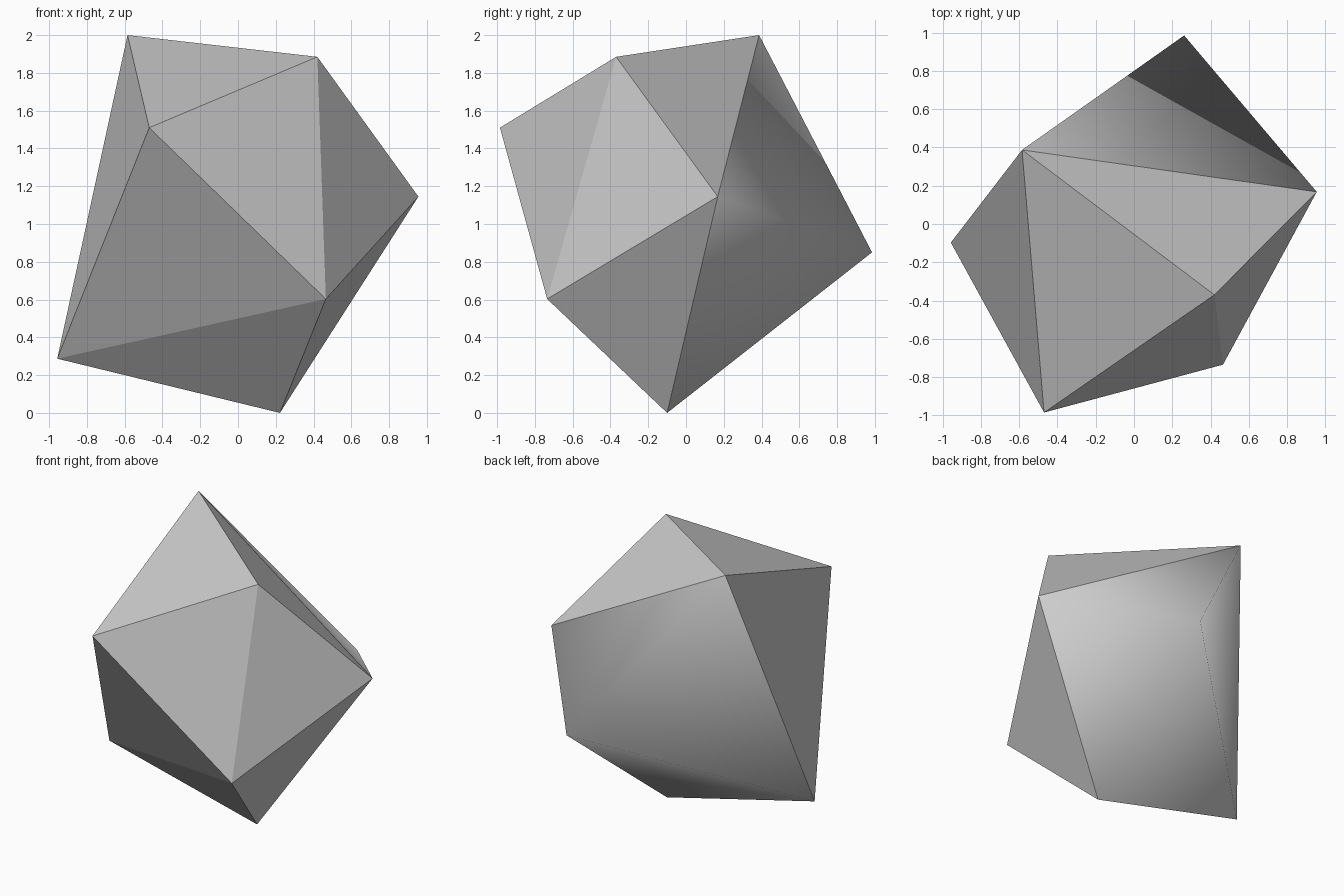
import bpy
import bmesh

cube = bpy.data.objects.get("Cube")
if cube:
    bpy.data.objects.remove(cube, do_unlink=True)

# Stone colour
stone = bpy.data.materials.new("stone grey")
stone.use_nodes = True
colour = (0.6, 0.6, 0.6, 1.0)
stone.diffuse_color = colour
stone.node_tree.nodes["Principled BSDF"].inputs["Base Color"].default_value = colour

# Corners of the faceted stone
corners = {
    "A": (-0.585, 0.387, 2.0),
    "B": (0.42, -0.37, 1.885),
    "C": (-0.47, -0.985, 1.51),
    "D": (0.465, -0.735, 0.603),
    "E": (0.955, 0.168, 1.145),
    "F": (-0.957, -0.097, 0.287),
    "G": (0.222, -0.1, 0.0),
    "H": (0.262, 0.985, 0.85),
}
flat_facets = ["ABC", "BCD", "ABE", "BDE", "CDF", "ACF", "DFG", "DEG"]
rounded_facets = ["EAH", "EHG", "HFG", "AHF"]

bm = bmesh.new()
verts = {name: bm.verts.new(co) for name, co in corners.items()}

# Crisp facets in front, softly shaded facets fanned around the back corner
for group, smooth in ((flat_facets, False), (rounded_facets, True)):
    for facet in group:
        face = bm.faces.new([verts[c] for c in facet])
        face.smooth = smooth

# Only edges inside the rounded back stay soft
for edge in bm.edges:
    edge.smooth = all(face.smooth for face in edge.link_faces)
bmesh.ops.recalc_face_normals(bm, faces=bm.faces[:])

mesh = bpy.data.meshes.new("faceted_stone")
bm.to_mesh(mesh)
bm.free()
mesh.materials.append(stone)
bpy.context.collection.objects.link(bpy.data.objects.new("faceted_stone", mesh))
